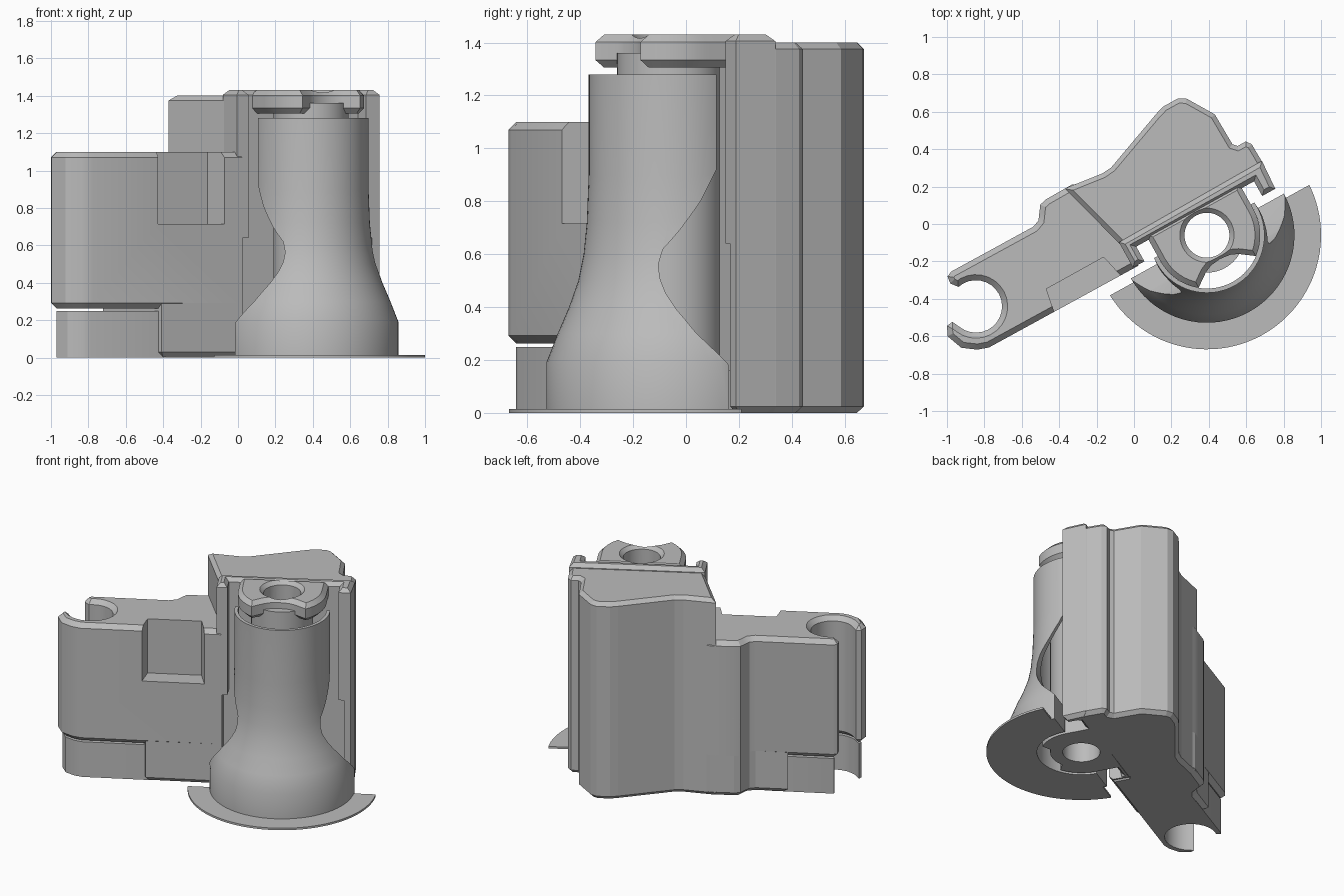
import bpy, bmesh
from math import sin, cos, radians, pi
from mathutils import Matrix, Vector

if "Cube" in bpy.data.objects:
    bpy.data.objects.remove(bpy.data.objects["Cube"], do_unlink=True)

grey = bpy.data.materials.new("mid_grey")
grey.use_nodes = True
grey.diffuse_color = (0.5, 0.5, 0.5, 1)
grey.node_tree.nodes["Principled BSDF"].inputs["Base Color"].default_value = (0.5, 0.5, 0.5, 1)

# The whole part is laid out around the tube axis and turned on the ground
PLACE = Matrix.Translation((0.39, -0.06, 0)) @ Matrix.Rotation(radians(29), 4, "Z")


def finish(bm, name):
    bmesh.ops.remove_doubles(bm, verts=bm.verts, dist=1e-5)
    bmesh.ops.recalc_face_normals(bm, faces=bm.faces)
    mesh = bpy.data.meshes.new(name)
    bm.to_mesh(mesh)
    bm.free()
    mesh.materials.append(grey)
    ob = bpy.data.objects.new(name, mesh)
    ob.matrix_world = PLACE
    bpy.context.collection.objects.link(ob)
    return ob


def inset(points, d):
    """Move a closed outline inwards by d."""
    pts = [Vector(p) for p in points]
    n = len(pts)
    area = sum(pts[i - 1].cross(pts[i]) for i in range(n))
    side = 1 if area > 0 else -1
    out = []
    for i in range(n):
        a = (pts[i] - pts[i - 1]).normalized()
        b = (pts[(i + 1) % n] - pts[i]).normalized()
        na, nb = Vector((-a.y, a.x)) * side, Vector((-b.y, b.x)) * side
        out.append(pts[i] + (na + nb) * d / max(0.5, 1 + na.dot(nb)))
    return out


def prism(name, points, lo, hi, chamfer=0, axes=lambda a, b, h: (a, b, h)):
    """Extrude an outline, with chamfered ends when asked."""
    layers = [(points, lo), (points, hi)]
    if chamfer:
        small = inset(points, chamfer)
        layers = [(small, lo), (points, lo + chamfer), (points, hi - chamfer), (small, hi)]
    bm = bmesh.new()
    rings = [[bm.verts.new(axes(p[0], p[1], h)) for p in ring] for ring, h in layers]
    n = len(points)
    for r, s in zip(rings, rings[1:]):
        for i in range(n):
            j = (i + 1) % n
            bm.faces.new((r[i], r[j], s[j], s[i]))
    bm.faces.new(rings[0])
    bm.faces.new(rings[-1])
    return finish(bm, name)


def lathe(name, profile, steps=72):
    """Turn a closed radius/height profile around the tube axis."""
    bm = bmesh.new()
    rings = [[bm.verts.new((r * cos(2 * pi * k / steps), r * sin(2 * pi * k / steps), z))
              for r, z in profile] for k in range(steps)]
    n = len(profile)
    for k in range(steps):
        r, s = rings[k - 1], rings[k]
        for i in range(n):
            j = (i + 1) % n
            if profile[i][0] + profile[j][0] > 0:
                quad = [r[i], s[i], s[j], r[j]]
                if profile[i][0] == 0:
                    quad.remove(s[i])
                if profile[j][0] == 0:
                    quad.remove(s[j])
                bm.faces.new(quad)
    return finish(bm, name)


def box(name, u0, u1, v0, v1, z0, z1):
    return prism(name, [(u0, v0), (u1, v0), (u1, v1), (u0, v1)], z0, z1)


def cut(targets, cutter):
    for ob in targets:
        mod = ob.modifiers.new("cut", "BOOLEAN")
        mod.operation, mod.solver, mod.object = "DIFFERENCE", "EXACT", cutter
        bpy.context.view_layer.objects.active = ob
        bpy.ops.object.modifier_apply(modifier=mod.name)
    bpy.data.objects.remove(cutter, do_unlink=True)


def arc(cu, cv, r, start, end, steps):
    angles = [radians(start + (end - start) * i / steps) for i in range(steps + 1)]
    return [(cu + r * cos(a), cv + r * sin(a)) for a in angles]


side_on = lambda a, b, h: (h, a, b)
face_on = lambda a, b, h: (a, h, b)

# Side arm ending in an open hook
hook = [(-1.29, .493), (-1.32, .48), (-1.325, .44)] + arc(-1.265, .266, .14, 103, -157, 20)
hook += [(-1.415, .255), (-1.45, .25), (-1.475, .20), (-1.44, .11), (-1.37, .06), (-1.31, .04)]
arm = hook + [(-.40, .035), (-.40, .15), (-.3, .2), (-.3, .5), (-.5, .587), (-.66, .585),
              (-.70, .575), (-.725, .54), (-.75, .505), (-.79, .49)]
arm_body = prism("hook_arm", arm, .262, 1.10, .03)
root = [(-.89, .04), (-.40, .035), (-.40, .15), (-.3, .2), (-.3, .5), (-.5, .587),
        (-.66, .585), (-.70, .575), (-.725, .54), (-.75, .505), (-.79, .49), (-1.0, .49)]
prism("arm_root", root, 0, .6, .03)

# Lower lug under the hook, set in from the arm
lug = prism("hook_lug", inset(arm, .028), 0, .25)
cut([lug], box("lug_cutter", -.85, .5, -.5, 1, -1, 1))

# Pocket in the arm front with flared sides
pocket = [(-.89, .165), (-.54, .165), (-.5, .0), (-.5, -.2), (-.92, -.2), (-.92, .0)]
cut([arm_body], prism("pocket_cutter", pocket, .715, 1.3))

# Tall rear block
block = [(-.544, .587), (-.33, .56), (-.272, .565), (.08, .70), (.13, .715), (.22, .715),
         (.26, .69), (.35, .545), (.355, .36), (.375, .338), (.425, .338), (.445, .31),
         (.448, .209), (.44, .15), (-.42, .15)]
prism("rear_block", block, 0, 1.40, .025)

# Front ridge with two jaws around the tube
ridge_plan = [(-.43, .04), (-.36, .04), (-.36, .13), (.36, .13), (.36, .04), (.44, .04),
              (.45, .205), (-.43, .195)]
ridge = prism("front_ridge", ridge_plan, 0, 1.43, .025)
cut([ridge], box("recess_cutter", -.395, .395, -.5, .13, -.1, .64))

# Side flange with sloping corners
wing = [(.395, .035), (.61, .032), (.66, .05), (.71, .095), (.775, .185), (.778, .21), (.395, .21)]
flange = prism("side_flange", wing, 0, 1.19, .022)
top_corner = [(.39, 1.18), (.6, 1.08), (.78, .9), (1, .9), (1, 1.5), (.39, 1.5)]
low_corner = [(.69, -.02), (.745, .04), (.78, .15), (1, .15), (1, -.1), (.69, -.1)]
for corner in (top_corner, low_corner):
    cut([flange], prism("corner_cutter", corner, -1, 1, axes=face_on))

# Flared half tube with a waist notch on both sides
flare = [(.285, 0), (.468, 0), (.468, .19), (.425, .3), (.382, .4), (.347, .5), (.327, .6),
         (.315, .72), (.308, .9), (.308, 1.28), (.285, 1.28)]
tube = lathe("flared_tube", flare)
notch = [(.6, -.1), (-.005, -.1), (-.005, .18), (-.113, .3), (-.165, .39), (-.19, .45),
         (-.2, .51), (-.2, .56), (-.18, .62), (-.114, .7), (-.04, .8), (.03, .92), (.03, 1.4), (.6, 1.4)]
cut([tube], prism("notch_cutter", notch, -1, 1, axes=side_on))

# Thin half disc under the tube
disc = lathe("base_disc", [(.285, 0), (.61, 0), (.61, .014), (.285, .014)], 96)
cut([disc], box("disc_cutter", -1, 1, -.03, 1, -1, 1))

# Centre post, bottom collar and top cap, all bored through
post = lathe("centre_post", [(0, 0), (.2, 0), (.2, 1.36), (0, 1.36)])


def scalloped(r):
    front = [(-.1, -.17), (-.06, -.152), (0, -.145), (.06, -.152), (.1, -.17)]
    return arc(0, 0, r, 180, 232, 8) + front + arc(0, 0, r, 308, 360, 8) + [(r, .16), (-r, .16)]


collar = prism("bottom_collar", scalloped(.262), 0, .16)
cap = prism("top_cap", scalloped(.285), 1.305, 1.43, .028)
bore = [(0, -.1), (.12, -.1), (.12, 1.405), (.145, 1.43), (.145, 1.6), (0, 1.6)]
cut([post, collar, cap], lathe("bore_cutter", bore))

# Smooth shading on the curved parts
bpy.ops.object.select_all(action="DESELECT")
for ob in (tube, disc, post, collar, cap, arm_body, lug):
    ob.select_set(True)
bpy.context.view_layer.objects.active = tube
bpy.ops.object.shade_smooth_by_angle(angle=radians(28))
